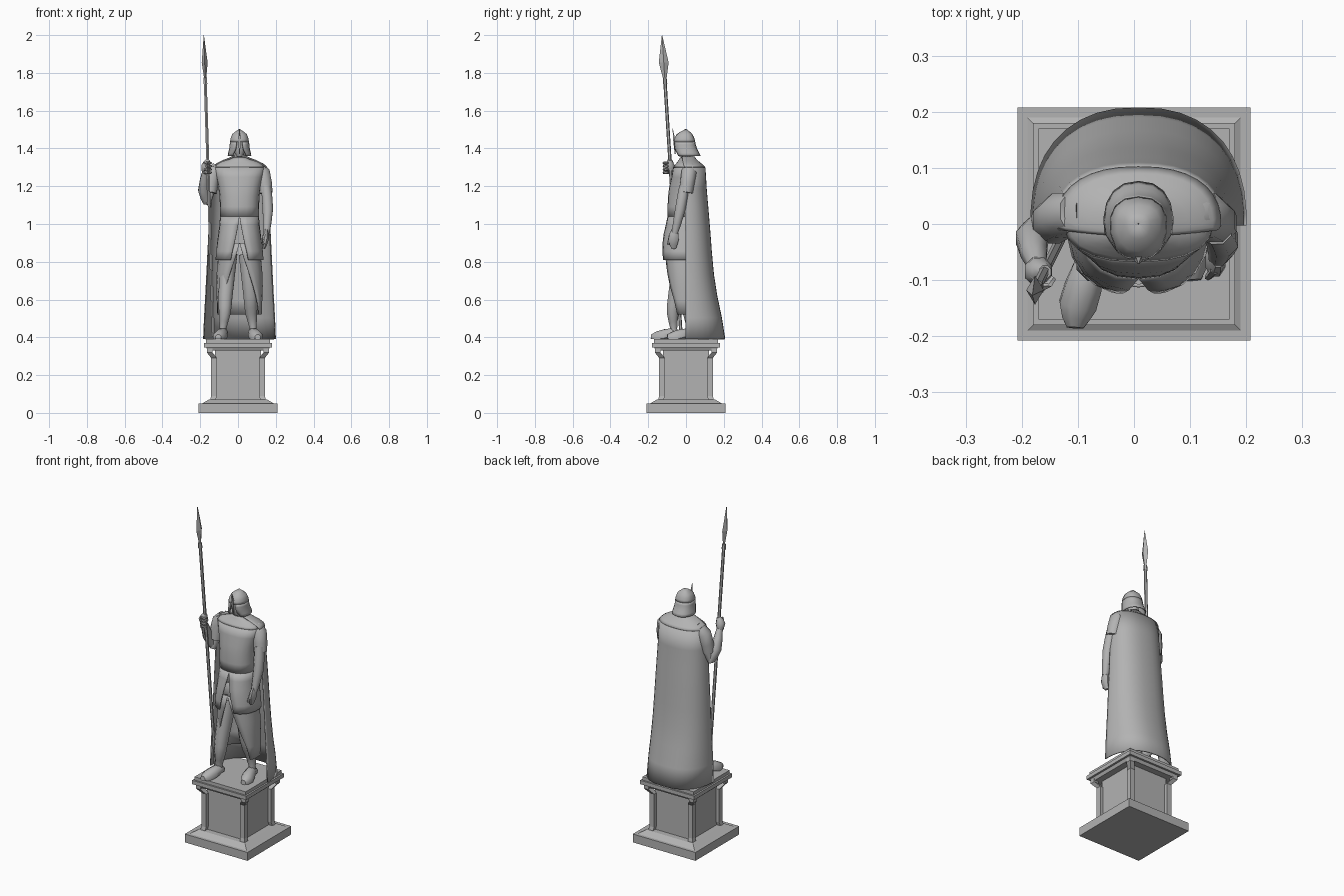
import bpy, bmesh, math
from mathutils import Vector

cube = bpy.data.objects.get("Cube")
if cube:
    bpy.data.objects.remove(cube, do_unlink=True)

stone = bpy.data.materials.new("grey stone")
stone.use_nodes = True
grey = (.45, .45, .45, 1)
stone.diffuse_color = grey
stone.node_tree.nodes["Principled BSDF"].inputs["Base Color"].default_value = grey
FLOOR = .39
CORNERS = ((-1, -1), (1, -1), (1, 1), (-1, 1))
SIDES = (("left", 1), ("right", -1))


def blend(keys, t):
    """Smooth curve through evenly spaced keys, with t running from 0 to 1."""
    last = len(keys) - 1
    i = min(int(t * last), last - 1)
    f = t * last - i
    a, b, c, d = [keys[max(0, min(last, i + k))] for k in (-1, 0, 1, 2)]
    return b + (c - a + (a * 2 - b * 5 + c * 4 - d + ((b - c) * 3 + d - a) * f) * f) * (f / 2)


def skin(name, rings, closed=True, smooth=True):
    """Join rings of points with faces; closed rings also get end caps."""
    bm = bmesh.new()
    rows = [[bm.verts.new(point) for point in ring] for ring in rings]
    count = len(rows[0])
    for lower, upper in zip(rows, rows[1:]):
        for i in range(count if closed else count - 1):
            j = (i + 1) % count
            bm.faces.new((lower[i], lower[j], upper[j], upper[i]))
    if closed:
        bm.faces.new(rows[0])
        bm.faces.new(rows[-1])
    bmesh.ops.remove_doubles(bm, verts=bm.verts, dist=.00001)
    bmesh.ops.recalc_face_normals(bm, faces=bm.faces)
    mesh = bpy.data.meshes.new(name)
    bm.to_mesh(mesh)
    bm.free()
    mesh.materials.append(stone)
    ob = bpy.data.objects.new(name, mesh)
    bpy.context.collection.objects.link(ob)
    if smooth:
        bpy.ops.object.select_all(action='DESELECT')
        ob.select_set(True)
        bpy.context.view_layer.objects.active = ob
        bpy.ops.object.shade_smooth_by_angle(angle=math.radians(50))
    return ob


def block(name, low, high, bottom, top):
    """Square slab whose half width changes from bottom to top."""
    rings = [[(x * half, y * half, z) for x, y in CORNERS]
             for z, half in ((low, bottom), (high, top))]
    skin(name, rings, smooth=False)


def garment(name, low, high, width, front, back, gap=(0, 0), steps=5, sides=20):
    """Thin rounded shell; gap is the opening angle either side of the front."""
    rings = []
    for step in range(steps + 1):
        t = step / steps
        opening = max(0, blend(gap, t))
        ring = []
        for i in range(sides + 1):
            angle = math.radians(opening + (360 - 2 * opening) * i / sides)
            across, ahead = math.sin(angle), math.cos(angle)
            depth = blend(front if ahead > 0 else back, t)
            ring.append((.008 + blend(width, t) * math.copysign(abs(across) ** .85, across),
                         -depth * math.copysign(abs(ahead) ** .85, ahead),
                         low + (high - low) * t))
        rings.append(ring)
    ob = skin(name, rings, closed=False)
    shell = ob.modifiers.new("thickness", 'SOLIDIFY')
    shell.thickness = .006
    shell.offset = 0


def limb(name, *joints, sides=8, flat=1):
    """Tube through (x, y, z, radius) joints, kept above the pedestal top."""
    keys = [Vector(joint) for joint in joints]
    steps = 2 * (len(keys) - 1)
    path = [blend(keys, i / steps) for i in range(steps + 1)]
    rings = []
    for i, point in enumerate(path):
        along = (path[min(i + 1, steps)] - path[max(i - 1, 0)]).to_3d().normalized()
        reference = Vector((1, 0, 0)) if abs(along.x) < .8 else Vector((0, 0, 1))
        v = along.cross(reference).normalized()
        u = v.cross(along)
        ring = []
        for k in range(sides):
            angle = math.tau * (k + .5) / sides
            spot = point.to_3d() + (u * math.cos(angle) * flat + v * math.sin(angle)) * point.w
            spot.z = max(spot.z, FLOOR)
            ring.append(spot)
        rings.append(ring)
    skin(name, rings)


# Pedestal: plinth, panelled core and moulded cap
block("plinth", 0, .05, .208, .208)
block("plinth_slope", .05, .07, .19, .155)
block("pedestal_core", .06, .35, .122, .122)
block("cap_underside", .33, .35, .16, .17)
block("cap_slab", .347, .37, .18, .18)
block("cap_top", .37, FLOOR, .17, .17)

# Corner pilasters, flared under the cap
for side_x, side_y in CORNERS:
    rings = []
    for z, outer in ((.06, .15), (.09, .142), (.29, .142), (.32, .165), (.35, .165)):
        inner = outer - .03
        rings.append([(side_x * x, side_y * y, z) for x, y in
                      ((inner, inner), (outer, inner), (outer, outer), (inner, outer))])
    skin("corner_pilaster", rings, smooth=False)

# Tunic with a front slit, over a skirt that opens wide
garment("tunic_flaps", .81, 1.04, width=(.125, .1), front=(.125, .12, .095),
        back=(.09, .09), gap=(18, 8, 0))
garment("tunic_chest", 1.04, 1.3, width=(.1, .105, .13), front=(.095, .09, .065),
        back=(.09, .1, .09))
garment("tunic_shoulders", 1.3, 1.35, width=(.13, .1, .03), front=(.065, .045, .03),
        back=(.09, .06, .03))
garment("skirt", .52, .9, width=(.115, .12, .105), front=(.08, .1, .11),
        back=(.1, .09, .08), gap=(60, 26, 0))

# Cape hanging from the shoulders, open in front
garment("cape", FLOOR, 1.3, width=(.19, .175, .16, .145), front=(.02, .02),
        back=(.205, .15, .123, .1), gap=(84, 84, 82, 75), steps=8)
garment("cape_collar", 1.3, 1.36, width=(.145, .1, .03), front=(.03, .03),
        back=(.1, .065, .04), gap=(75, 50))

# Head and open-faced helmet with neck guard
limb("neck", (.008, .01, 1.32, .036), (.008, 0, 1.39, .032))
limb("face", (.008, -.025, 1.355, .014), (.008, -.015, 1.4, .038), (.008, -.01, 1.45, .036))
garment("helmet_guard", 1.36, 1.435, width=(.06, .052, .048), front=(.045, .06, .062),
        back=(.074, .056, .046), gap=(32, 18, 14), sides=14)
garment("helmet_crown", 1.435, 1.5, width=(.048, .044, .033, .001), sides=14,
        front=(.062, .056, .042, .001), back=(.046, .04, .028, .001))
limb("nose_guard", (.008, -.057, 1.37, .004), (.008, -.063, 1.45, .008), sides=4)
limb("brow_spike", (.008, -.059, 1.43, .01), (.008, -.071, 1.505, .001), sides=4)

# Sleeves, legs and bare feet; the right foot steps forward
for side, s in SIDES:
    limb(side + "_sleeve", (s * .09, .02, 1.3, .034), (s * .13, .015, 1.27, .043),
         (s * .148, 0, 1.165, .038))
    ankle = .02 if s > 0 else -.065
    x = s * .08
    limb(side + "_leg", (s * .05, -.02, .84, .05), (s * .066, ankle / 2 - .025, .62, .04),
         (s * .07, ankle - .005, .53, .034), (x, ankle, .45, .02), (x, ankle, .41, .023))
    limb(side + "_foot", (x, ankle + .03, .407, .018), (x, ankle - .01, .42, .03),
         (x + s * .02, ankle - .08, .4, .036), (x + s * .025, ankle - .12, .4, .016))

# Left arm hanging, with a half-closed hand
limb("left_arm", (.148, -.01, 1.2, .028), (.158, -.03, 1.08, .03), (.15, -.06, .95, .018))
limb("left_hand", (.15, -.06, .97, .018), (.145, -.066, .92, .03), (.136, -.065, .87, .013), flat=.65)
limb("left_thumb", (.145, -.08, .945, .01), (.132, -.095, .89, .006), sides=6)

# Right arm bent upward, with fingers wrapped round the spear
limb("right_upper_arm", (-.14, .015, 1.2, .028), (-.165, -.005, 1.105, .02))
limb("right_forearm", (-.163, 0, 1.11, .02), (-.182, -.025, 1.18, .031), (-.172, -.075, 1.28, .017))
limb("right_hand", (-.175, -.07, 1.27, .014), (-.17, -.085, 1.305, .027), (-.158, -.085, 1.34, .012))
for i in range(4):
    z = 1.272 + i * .017
    limb("right_finger", (-.178, -.09, z, .008), (-.162, -.115, z, .009), (-.143, -.095, z, .006), sides=6)

# Spear: leaning shaft, collar and flat leaf blade
butt, tip = Vector((-.13, -.025, FLOOR)), Vector((-.181, -.127, 2))


def on_spear(t):
    return butt.lerp(tip, t)


limb("spear_shaft", (*on_spear(.01), .009), (*on_spear(.86), .009), sides=6)
limb("spear_collar", (*on_spear(.84), .012), (*on_spear(.86), .01), sides=6)
blade = []
for t, width in ((.85, .007), (.91, .026), (1, .001)):
    thin = width * .6
    blade.append([on_spear(t) + Vector((x, y, 0)) for x, y in
                  ((thin, 0), (0, width), (-thin, 0), (0, -width))])
skin("spear_blade", blade, smooth=False)
